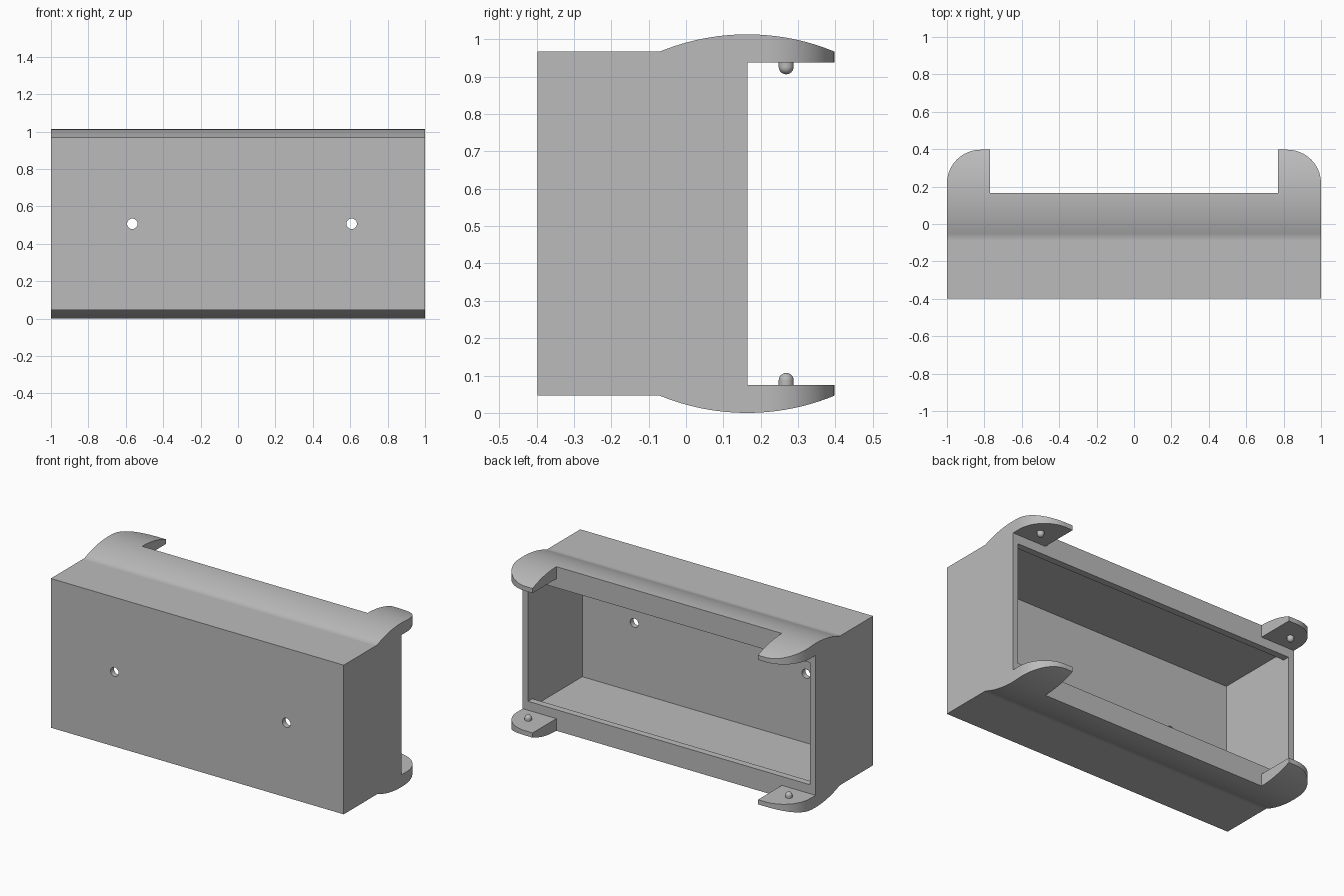
import bpy, bmesh, math
from mathutils import Vector, Matrix

cube = bpy.data.objects.get("Cube")
if cube:
    bpy.data.objects.remove(cube, do_unlink=True)

grey = bpy.data.materials.new("plain grey")
grey.use_nodes = True
colour = (0.5, 0.5, 0.5, 1)
grey.diffuse_color = colour
grey.node_tree.nodes["Principled BSDF"].inputs["Base Color"].default_value = colour

HEIGHT = 1.013
MID = HEIGHT / 2
FLAT = 0.046        # underside of the straight part
TAB = 0.075         # inner face of the tabs
FRONT, REAR, TIP = -0.397, 0.165, 0.397


def make_object(name, bm):
    bmesh.ops.recalc_face_normals(bm, faces=bm.faces[:])
    mesh = bpy.data.meshes.new(name)
    bm.to_mesh(mesh)
    bm.free()
    mesh.materials.append(grey)
    obj = bpy.data.objects.new(name, mesh)
    bpy.context.collection.objects.link(obj)
    return obj


def prism(name, points, depth):
    """Extrude a closed outline of 3D points along a vector."""
    bm = bmesh.new()
    face = bm.faces.new([bm.verts.new(p) for p in points])
    new = bmesh.ops.extrude_face_region(bm, geom=[face])["geom"]
    bmesh.ops.translate(bm, vec=Vector(depth),
                        verts=[v for v in new if isinstance(v, bmesh.types.BMVert)])
    return make_object(name, bm)


def box(name, low, high):
    low, high = Vector(low), Vector(high)
    bm = bmesh.new()
    bmesh.ops.create_cube(bm, size=1, matrix=Matrix.Translation((low + high) / 2)
                          @ Matrix.Diagonal((*(high - low), 1)))
    return make_object(name, bm)


def combine(target, helper, operation):
    helper.hide_render = True
    mod = target.modifiers.new(helper.name, "BOOLEAN")
    mod.operation, mod.solver, mod.object = operation, "EXACT", helper
    bpy.context.view_layer.objects.active = target
    bpy.ops.object.modifier_apply(modifier=mod.name)
    bpy.data.objects.remove(helper, do_unlink=True)


# Side outline: straight front, bulged rear that runs into the clip tabs
start = -0.07
half = (TIP - start) / 2
radius = (half ** 2 + FLAT ** 2) / (2 * FLAT)
sweep = math.asin(half / radius)
lower = [(FRONT, FLAT), (start - 0.02, FLAT)]
for i in range(25):
    a = sweep * (i / 12 - 1)
    lower.append((start + half + radius * math.sin(a), radius * (1 - math.cos(a))))
lower += [(TIP, TAB), (REAR, TAB)]
upper = [(y, HEIGHT - z) for y, z in reversed(lower)]
shell = prism("housing", [(-1.05, y, z) for y, z in lower + upper], (2.1, 0, 0))

# Plan outline: rear notch between the tabs and rounded tab corners
R = 0.18
right = [(1, -0.5)]
for i in range(17):
    a = math.pi / 2 * i / 16
    right.append((1 - R + R * math.cos(a), TIP - R + R * math.sin(a)))
right += [(0.77, TIP), (0.77, REAR)]
left = [(-x, y) for x, y in reversed(right)]
plan = prism("plan_cutter", [(x, y, -0.1) for x, y in right + left], (0, 0, 1.3))
combine(shell, plan, "INTERSECT")

# Cavity, with a narrower rear mouth that leaves a lip above and below
wall = 0.963
combine(shell, box("cavity_cutter", (-wall, FRONT + 0.033, 0.08),
                   (wall, REAR - 0.042, HEIGHT - 0.08)), "DIFFERENCE")
combine(shell, box("mouth_cutter", (-wall, 0, 0.13),
                   (wall, REAR + 0.1, HEIGHT - 0.13)), "DIFFERENCE")

# Screw holes through the front wall
for x in (-0.565, 0.608):
    bm = bmesh.new()
    bmesh.ops.create_cone(bm, cap_ends=True, segments=32, radius1=0.028, radius2=0.028,
                          depth=0.2, matrix=Matrix.Translation((x, FRONT, MID))
                          @ Matrix.Rotation(math.pi / 2, 4, "X"))
    combine(shell, make_object("hole_cutter", bm), "DIFFERENCE")

# Round-tipped locating pins on the inner faces of the tabs
parts = [shell]
for side, x in (("left", 0.89), ("right", -0.89)):
    for level, sign in (("lower", -1), ("upper", 1)):
        base = MID + sign * (MID - TAB)
        centre = base - sign * 0.012
        bm = bmesh.new()
        bmesh.ops.create_uvsphere(bm, u_segments=24, v_segments=12, radius=0.02,
                                  matrix=Matrix.Translation((x, 0.268, centre)))
        bmesh.ops.create_cone(bm, cap_ends=False, segments=24, radius1=0.02, radius2=0.02,
                              depth=0.012,
                              matrix=Matrix.Translation((x, 0.268, (base + centre) / 2)))
        parts.append(make_object(f"{level}_{side}_pin", bm))

bpy.ops.object.select_all(action="DESELECT")
for obj in parts:
    obj.select_set(True)
bpy.context.view_layer.objects.active = shell
bpy.ops.object.shade_smooth_by_angle(angle=math.radians(30))
